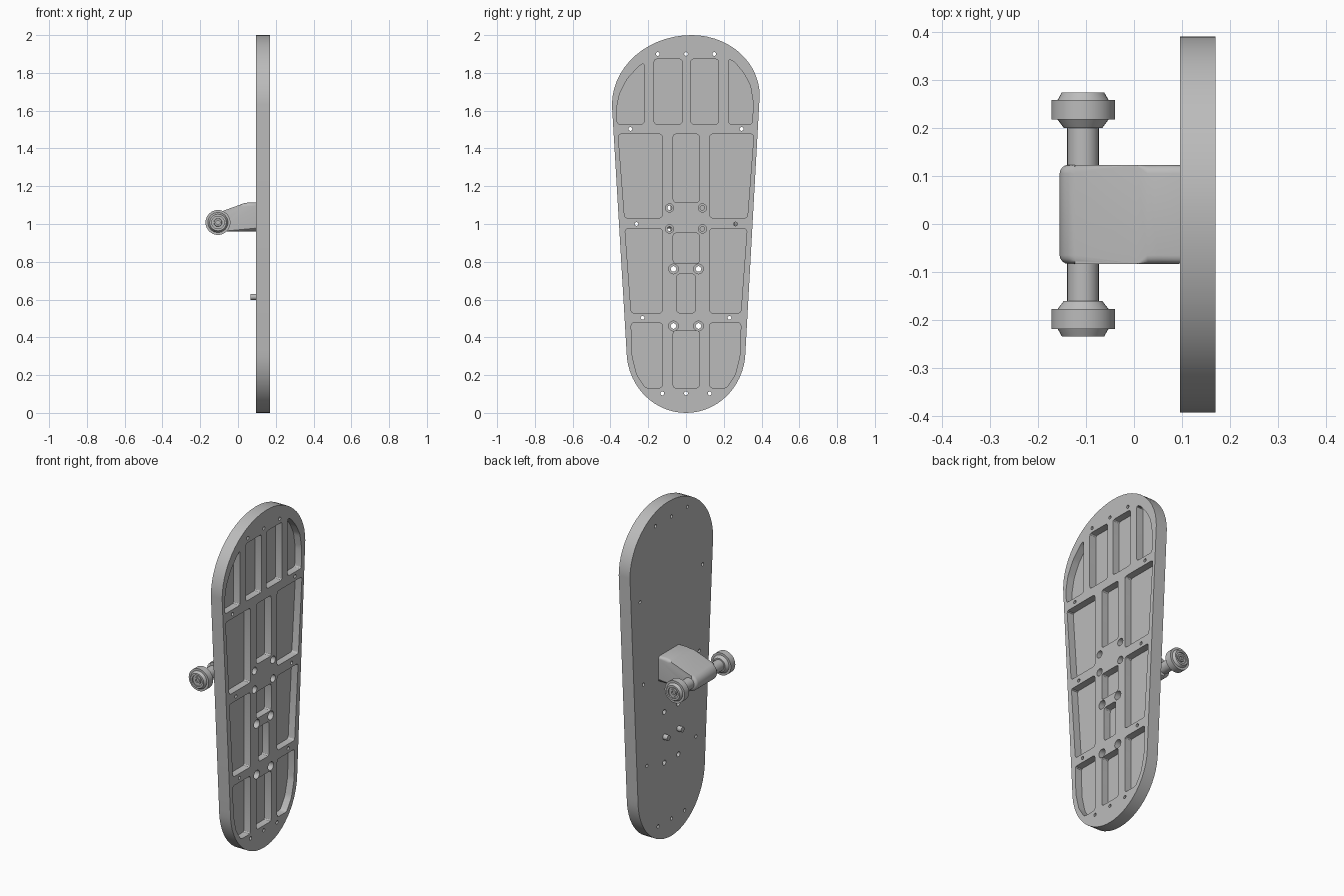
import bpy
import bmesh
from math import sin, cos, pi, radians
from mathutils import Vector

if "Cube" in bpy.data.objects:
    bpy.data.objects.remove(bpy.data.objects["Cube"])

grey = bpy.data.materials.new("plain_grey")
grey.use_nodes = True
grey.diffuse_color = (0.5, 0.5, 0.5, 1)
grey.node_tree.nodes["Principled BSDF"].inputs["Base Color"].default_value = (0.5, 0.5, 0.5, 1)

BACK, FACE, FLOOR = 0.096, 0.17, 0.127   # board back, board face, pocket floor
MID = 0.02                               # y centre of the axle assembly
AXLE_X, AXLE_Z = -0.106, 1.008


def arc(cy, cz, ry, rz, start, end, steps):
    """Points of an elliptical arc, in degrees."""
    angles = [radians(start + (end - start) * i / steps) for i in range(steps + 1)]
    return [(cy + ry * cos(a), cz + rz * sin(a)) for a in angles]


def rounded(points, radius=0.016, steps=3):
    """Round every corner of a polygon."""
    out = []
    count = len(points)
    for i in range(count):
        before, here, after = (Vector(points[(i + k) % count]) for k in (-1, 0, 1))
        a = here + (before - here).normalized() * min(radius, (before - here).length * 0.4)
        b = here + (after - here).normalized() * min(radius, (after - here).length * 0.4)
        for k in range(steps + 1):
            t = k / steps
            out.append(tuple(a * (1 - t) ** 2 + here * 2 * t * (1 - t) + b * t ** 2))
    return out


def prism(bm, points, place, low, high):
    """Extrude a polygon; place(u, v, depth) gives each position."""
    rings = [[bm.verts.new(place(u, v, d)) for u, v in points] for d in (low, high)]
    caps = [bm.faces.new(ring) for ring in rings]
    n = len(points)
    for i in range(n):
        j = (i + 1) % n
        bm.faces.new((rings[0][i], rings[0][j], rings[1][j], rings[1][i]))
    return caps


def lathe(bm, profile, place, sides=24):
    """Revolve (depth, radius) pairs, capped at both ends."""
    rings = []
    for d, r in profile:
        ring = [(r * cos(2 * pi * i / sides), r * sin(2 * pi * i / sides)) for i in range(sides)]
        rings.append([bm.verts.new(place(u, v, d)) for u, v in ring])
    for a, b in zip(rings, rings[1:]):
        for i in range(sides):
            j = (i + 1) % sides
            bm.faces.new((a[i], a[j], b[j], b[i]))
    bm.faces.new(rings[0])
    bm.faces.new(rings[-1])


def finish(name, bm):
    bmesh.ops.recalc_face_normals(bm, faces=bm.faces)
    mesh = bpy.data.meshes.new(name)
    bm.to_mesh(mesh)
    bm.free()
    mesh.materials.append(grey)
    obj = bpy.data.objects.new(name, mesh)
    bpy.context.collection.objects.link(obj)
    return obj


def activate(obj):
    bpy.ops.object.select_all(action="DESELECT")
    obj.select_set(True)
    bpy.context.view_layer.objects.active = obj


def smooth(obj):
    activate(obj)
    bpy.ops.object.shade_smooth_by_angle(angle=radians(30))


def cut(obj, cutter):
    mod = obj.modifiers.new("cut", "BOOLEAN")
    mod.object = cutter
    mod.operation = "DIFFERENCE"
    mod.solver = "EXACT"
    activate(obj)
    bpy.ops.object.modifier_apply(modifier=mod.name)
    bpy.data.objects.remove(cutter)


def along_x(u, v, d):
    return (d, u, v)


# Board: tapered outline with a chamfered back rim
outline = (arc(0.03, 1.68, 0.36, 0.32, 0, 90, 14)
           + arc(0.03, 1.63, 0.422, 0.37, 90, 180, 14)[1:]
           + arc(0, 0.33, 0.315, 0.33, 180, 360, 28))
bm = bmesh.new()
back_cap, _ = prism(bm, outline, along_x, BACK, FACE)
bmesh.ops.bevel(bm, geom=list(back_cap.edges), offset=0.008, segments=1, affect="EDGES")
board = finish("board", bm)

# Pockets in the face
pockets = []
for y0, y1, z0, z1 in ((-0.169, -0.021, 1.529, 1.873), (0.026, 0.172, 1.529, 1.873),
                       (-0.068, 0.07, 1.116, 1.476), (-0.068, 0.07, 0.792, 0.952),
                       (-0.048, 0.048, 0.529, 0.735), (-0.068, 0.07, 0.132, 0.434)):
    pockets.append([(y0, z0), (y1, z0), (y1, z1), (y0, z1)])
for side in (-1, 1):
    for z0, z1, wide0, wide1 in ((1.032, 1.476, 0.325, 0.359), (0.529, 0.974, 0.29, 0.323)):
        pockets.append([(side * 0.126, z0), (side * wide0, z0),
                        (side * wide1, z1), (side * 0.126, z1)])
    pockets.append([(side * 0.126, 0.132), (side * 0.215, 0.132), (side * 0.26, 0.2),
                    (side * 0.285, 0.3), (side * 0.291, 0.476), (side * 0.126, 0.476)])
pockets.append([(-0.222, 1.529), (-0.222, 1.853), (-0.25, 1.835), (-0.31, 1.77),
                (-0.352, 1.69), (-0.37, 1.6), (-0.364, 1.529)])
pockets.append([(0.225, 1.529), (0.225, 1.873), (0.255, 1.86), (0.305, 1.8),
                (0.34, 1.735), (0.355, 1.65), (0.352, 1.529)])
bm = bmesh.new()
for shape in pockets:
    prism(bm, rounded(shape), along_x, FLOOR, FACE + 0.05)
cut(board, finish("pocket_cutter", bm))

# Screw holes: plain ones round the rim, stepped ones in the middle
bm = bmesh.new()


def hole(y, z, small, large):
    profile = [(BACK - 0.05, small), (FLOOR, small), (FLOOR, large), (FACE + 0.05, large)]
    if small == large:
        profile = [profile[0], profile[-1]]
    lathe(bm, profile, lambda u, v, d: (d, y + u, z + v), 16)


for z, spread in ((1.9, 0.15), (1.503, 0.294), (1.0, 0.262), (0.503, 0.23), (0.103, 0.125)):
    for side in (-1, 1):
        hole(side * spread, z, 0.01, 0.01)
for z in (1.9, 0.103):
    hole(0, z, 0.01, 0.01)
for side in (-1, 1):
    for z in (1.085, 0.974):
        hole(side * 0.087, z, 0.012, 0.022)
    for z in (0.762, 0.46):
        hole(side * 0.066, z, 0.015, 0.026)
cut(board, finish("hole_cutter", bm))
smooth(board)

# Bracket: sloped block with a rounded nose around the axle
side_profile = ([(0.11, 0.96), (0.11, 1.113), (0.05, 1.113), (0.028, 1.109), (0.005, 1.1)]
                + arc(AXLE_X, AXLE_Z, 0.049, 0.049, 110, 270, 10))
bm = bmesh.new()
caps = prism(bm, side_profile, lambda u, v, d: (u, d, v), MID - 0.103, MID + 0.103)
rim = [e for cap in caps for e in cap.edges]
bmesh.ops.bevel(bm, geom=rim, offset=0.018, segments=4, profile=0.5, affect="EDGES")
smooth(finish("axle_bracket", bm))

# Axle
bm = bmesh.new()
lathe(bm, [(MID - 0.19, 0.033), (MID + 0.19, 0.033)],
      lambda u, v, d: (AXLE_X + u, d, AXLE_Z + v))
smooth(finish("axle", bm))

# Wheels with a raised tread, chamfered hub and bearing recess
wheel_profile = [(0.18, 0.04), (0.197, 0.053), (0.197, 0.066), (0.238, 0.066), (0.238, 0.053),
                 (0.254, 0.044), (0.254, 0.033), (0.246, 0.033), (0.246, 0.022),
                 (0.252, 0.02), (0.252, 0.011), (0.242, 0.011)]
for name, side in (("left_wheel", 1), ("right_wheel", -1)):
    bm = bmesh.new()
    lathe(bm, wheel_profile,
          lambda u, v, d: (AXLE_X + u, MID + side * d, AXLE_Z + v), 32)
    smooth(finish(name, bm))

# Small pegs on the back
for name, side in (("left_peg", 1), ("right_peg", -1)):
    bm = bmesh.new()
    lathe(bm, [(0.067, 0.016), (0.11, 0.016)],
          lambda u, v, d: (d, side * 0.066 + u, 0.614 + v), 16)
    smooth(finish(name, bm))
